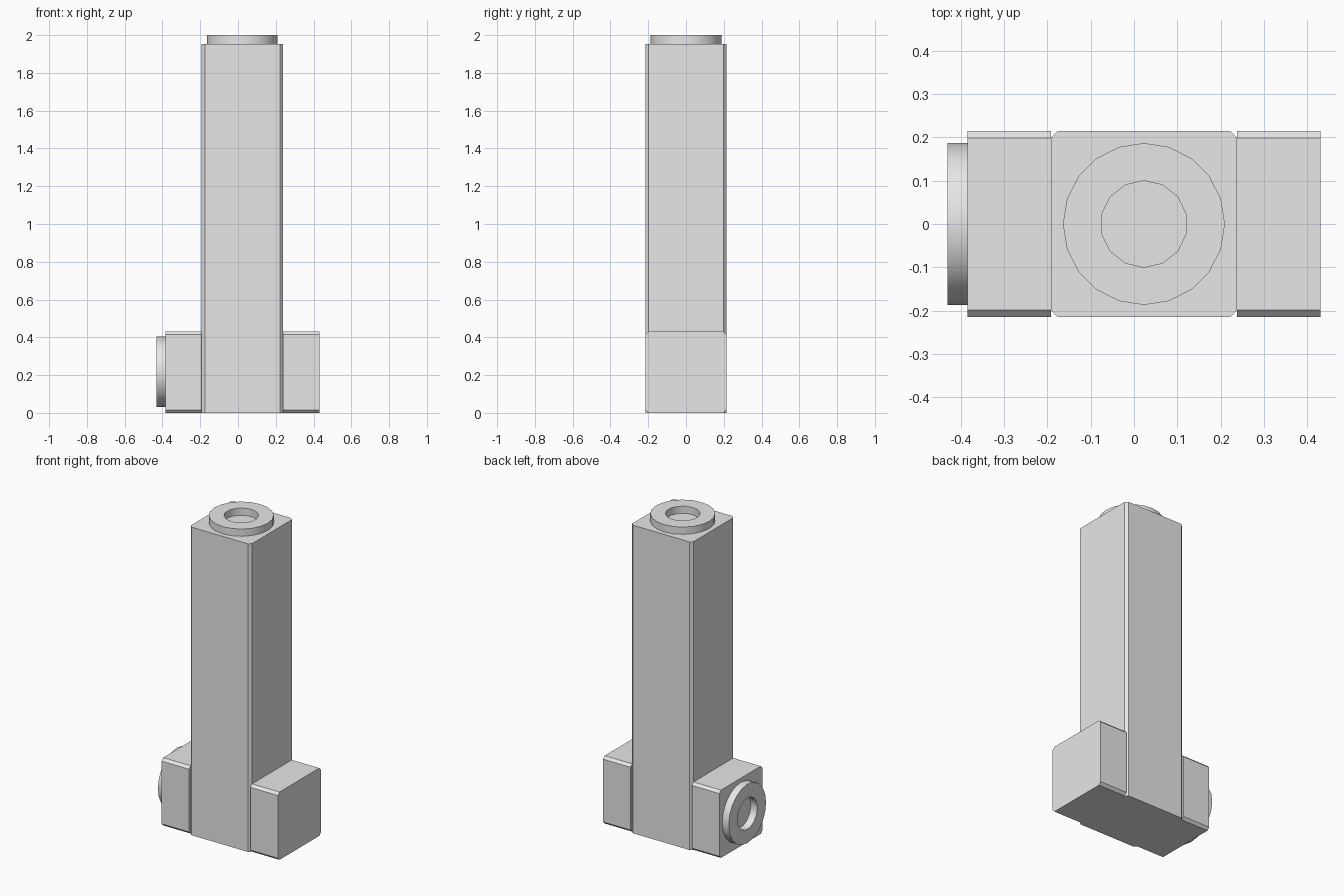
import bpy, bmesh, math
from mathutils import Matrix, Vector

cube = bpy.data.objects.get("Cube")
if cube:
    bpy.data.objects.remove(cube)

grey = bpy.data.materials.new("plain grey")
grey.use_nodes = True
grey.diffuse_color = (0.8, 0.8, 0.8, 1)
grey.node_tree.nodes["Principled BSDF"].inputs["Base Color"].default_value = (0.8, 0.8, 0.8, 1)

CENTRE = 0.023   # column axis in x
HALF = 0.215     # half width of the square section
CHAMFER = 0.016
STUD = 0.046     # stud height
BODY_TOP = 2 - STUD


def add_object(name, bm):
    bmesh.ops.recalc_face_normals(bm, faces=bm.faces)
    mesh = bpy.data.meshes.new(name)
    bm.to_mesh(mesh)
    bm.free()
    mesh.materials.append(grey)
    obj = bpy.data.objects.new(name, mesh)
    bpy.context.collection.objects.link(obj)
    return obj


def block(name, low, high, axis):
    """Box whose edges running along one axis are chamfered."""
    low, high = Vector(low), Vector(high)
    bm = bmesh.new()
    bmesh.ops.create_cube(bm, size=1)
    bmesh.ops.scale(bm, vec=high - low, verts=bm.verts)
    bmesh.ops.translate(bm, vec=(low + high) / 2, verts=bm.verts)
    edges = [e for e in bm.edges
             if abs((e.verts[0].co - e.verts[1].co).normalized()[axis]) > 0.9]
    bmesh.ops.bevel(bm, geom=edges, offset=CHAMFER, segments=1, affect='EDGES')
    return add_object(name, bm)


def stud(name, matrix):
    """Short tube with a round outside and a coarser hole."""
    bm = bmesh.new()
    rims = []
    for radius, sides in ((0.187, 20), (0.1, 14)):
        ring = bmesh.ops.create_circle(bm, segments=sides, radius=radius)["verts"]
        edges = list({e for v in ring for e in v.link_edges})
        wall = bmesh.ops.extrude_edge_only(bm, edges=edges)["geom"]
        top = [v for v in wall if isinstance(v, bmesh.types.BMVert)]
        bmesh.ops.translate(bm, vec=(0, 0, STUD), verts=top)
        rims += [e for e in wall if isinstance(e, bmesh.types.BMEdge)
                 and all(v.co.z > STUD / 2 for v in e.verts)]
    bmesh.ops.triangle_fill(bm, edges=rims, use_beauty=True, normal=(0, 0, 1))
    bm.transform(matrix)
    obj = add_object(name, bm)
    bpy.ops.object.select_all(action='DESELECT')
    obj.select_set(True)
    bpy.context.view_layer.objects.active = obj
    bpy.ops.object.shade_smooth_by_angle(angle=math.radians(30))
    return obj


# Upright column and the two foot blocks beside it
block("column", (CENTRE - HALF, -HALF, 0), (CENTRE + HALF, HALF, BODY_TOP), 2)
block("right_foot", (-0.385, -HALF, 0), (CENTRE - HALF, HALF, 2 * HALF), 0)
block("left_foot", (CENTRE + HALF, -HALF, 0), (0.431, HALF, 2 * HALF), 0)

# Hollow studs on the column top and the right foot
stud("top_stud", Matrix.Translation((CENTRE, 0, BODY_TOP)))
stud("side_stud", Matrix.Translation((-0.385, 0, 0.217))
     @ Matrix.Rotation(-math.pi / 2, 4, 'Y'))
